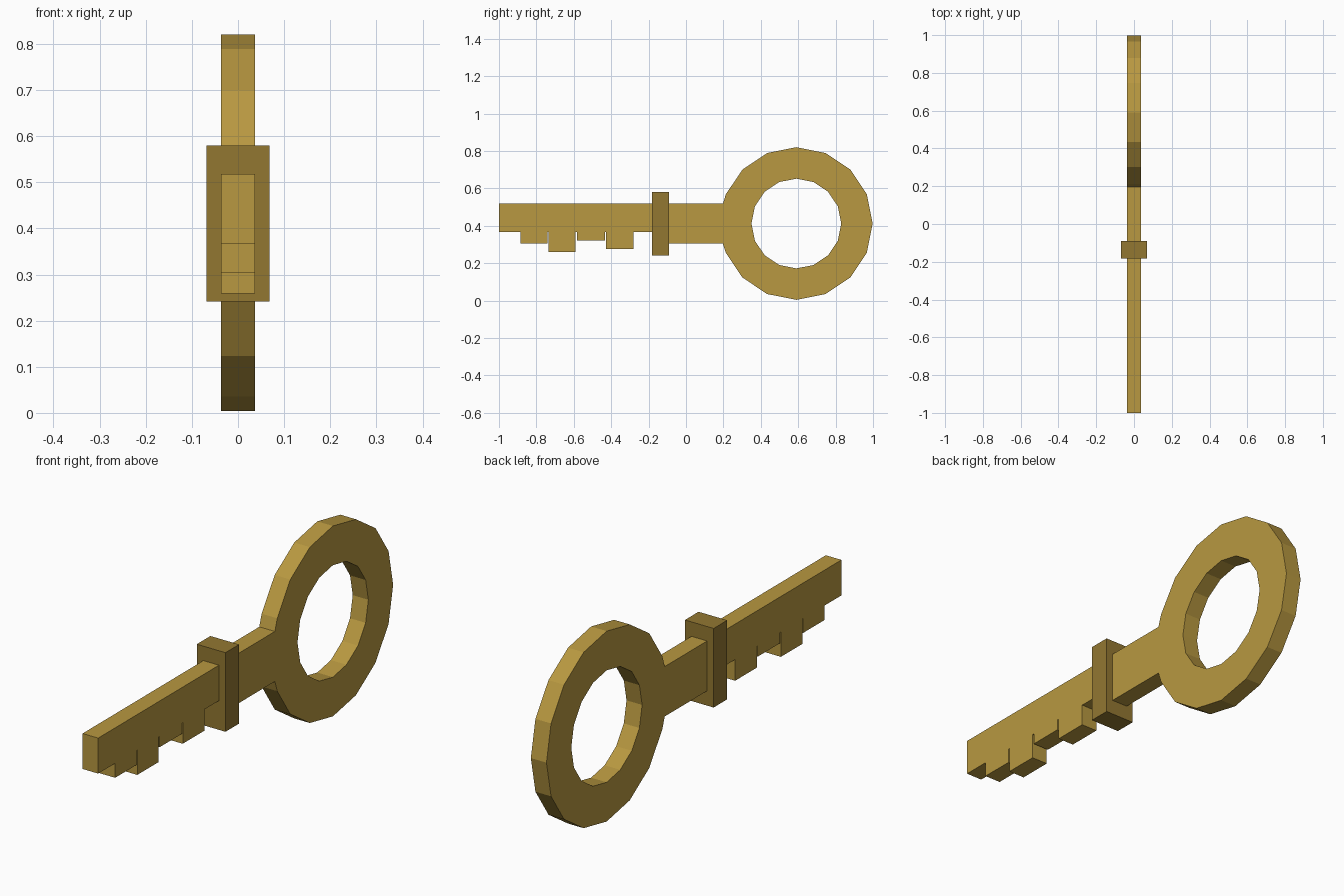
import bpy, math
from mathutils import Matrix

if "Cube" in bpy.data.objects:
    bpy.data.objects.remove(bpy.data.objects["Cube"])


def material(name, colour):
    m = bpy.data.materials.new(name)
    m.diffuse_color = (*colour, 1)
    m.use_nodes = True
    m.node_tree.nodes["Principled BSDF"].inputs["Base Color"].default_value = m.diffuse_color
    return m


brass = material("brass", (0.48, 0.315, 0.052))
dark_brass = material("dark brass", (0.29, 0.185, 0.031))

CY, CZ, R_OUT, R_IN, HALF = 0.59, 0.412, 0.408, 0.24, 0.037
TOP, STEP, NECK = 0.518, 0.366, 0.304


def ring_point(i, r):
    a = i * math.tau / 16
    return (CY + r * math.cos(a), CZ + r * math.sin(a))


# Key outline in the y-z plane: bow rim, neck, blade and teeth
outline = [ring_point(i, R_OUT) for i in range(-7, 8)]
outline += [(0.197, TOP), (-1.0, TOP), (-1.0, STEP)]
for y0, y1, z in [(-0.885, -0.74, 0.304), (-0.735, -0.59, 0.259),
                  (-0.583, -0.433, 0.32), (-0.427, -0.28, 0.275)]:
    outline += [(y0, STEP), (y0, z), (y1, z), (y1, STEP)]
outline += [(-0.135, STEP), (-0.135, NECK), (0.197, NECK)]
hole = [ring_point(i, R_IN) for i in range(16)]

curve = bpy.data.curves.new("key_profile", 'CURVE')
curve.dimensions = '2D'
curve.fill_mode = 'BOTH'
curve.extrude = HALF
for pts in (outline, hole):
    s = curve.splines.new('POLY')
    s.points.add(len(pts) - 1)
    for p, (u, v) in zip(s.points, pts):
        p.co = (u, v, 0, 1)
    s.use_cyclic_u = True

key = bpy.data.objects.new("key_body", curve)
bpy.context.collection.objects.link(key)
bpy.context.view_layer.objects.active = key
key.select_set(True)
bpy.ops.object.convert(target='MESH')
key = bpy.context.object
# Stand the profile up: local x -> y, local y -> z, local z -> x
key.data.transform(Matrix(((0, 0, 1, 0), (1, 0, 0, 0), (0, 1, 0, 0), (0, 0, 0, 1))))
key.data.materials.clear()
key.data.materials.append(brass)
key.data.shade_flat()

# Collar around the shaft
bpy.ops.mesh.primitive_cube_add(size=1, location=(0, -0.136, 0.4105))
collar = bpy.context.object
collar.name = "collar"
collar.scale = (0.136, 0.092, 0.339)
collar.data.materials.append(dark_brass)
